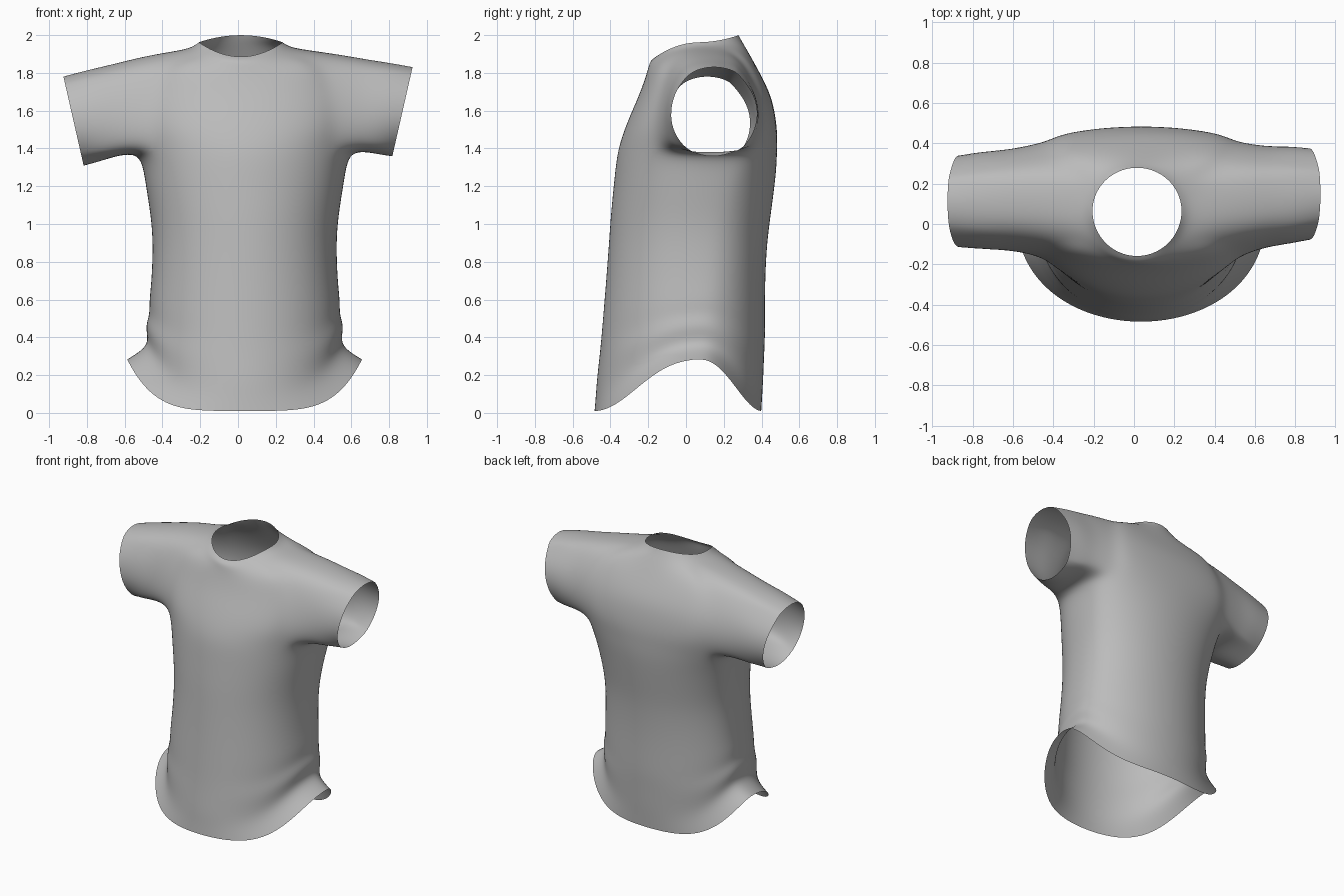
import bpy
import bmesh
from math import cos, sin, pi, atan2, copysign

cube = bpy.data.objects.get("Cube")
if cube:
    bpy.data.objects.remove(cube)

SEGMENTS = 32
CENTRE_X = 0.035
ARMHOLE = 3          # half width of an armhole, in segments


def make_material(name, colour):
    mat = bpy.data.materials.new(name)
    mat.use_nodes = True
    mat.diffuse_color = colour
    mat.node_tree.nodes["Principled BSDF"].inputs["Base Color"].default_value = colour
    return mat


def power(value, exponent):
    return copysign(abs(value) ** exponent, value)


def add_ring(bm, half_width, front, back, mid, heights, roundness, rise=0, cx=CENTRE_X):
    """One horizontal loop; heights are front, side, back; roundness is front, back."""
    z_front, z_side, z_back = heights
    ring = []
    for i in range(SEGMENTS):
        a = 2 * pi * i / SEGMENTS
        c, s = cos(a), sin(a)
        is_back = s > 0
        depth, z_mid = (back - mid, z_back) if is_back else (mid - front, z_front)
        z = z_mid + (z_side - z_mid) * c * c + rise * abs(c) ** (4.2 if is_back else 4.8)
        y = mid + depth * power(s, roundness[is_back])
        ring.append(bm.verts.new((cx + half_width * c, y, z)))
    return ring


def bridge(bm, lower, upper, skip=()):
    n = len(lower)
    for i in range(n):
        if i not in skip:
            j = (i + 1) % n
            bm.faces.new((lower[i], lower[j], upper[j], upper[i]))


bm = bmesh.new()

# Body: height, half width, front, back, roundness of the back
body = [
    (0.01, 0.625, -0.487, 0.40, 0.95), (0.09, 0.545, -0.48, 0.405, 0.95),
    (0.17, 0.51, -0.475, 0.41, 0.95), (0.30, 0.53, -0.46, 0.415, 0.95),
    (0.40, 0.505, -0.45, 0.42, 0.95), (0.52, 0.508, -0.44, 0.42, 0.95),
    (0.70, 0.495, -0.425, 0.42, 0.92), (0.90, 0.487, -0.41, 0.43, 0.88),
    (1.05, 0.50, -0.40, 0.45, 0.82), (1.20, 0.525, -0.385, 0.47, 0.74),
    (1.30, 0.54, -0.375, 0.48, 0.62), (1.39, 0.56, -0.362, 0.483, 0.5),
]
rings = []
for z, width, front, back, round_back in body:
    rise = 0.285 * max(0, 1 - z / 0.7)
    rings.append(add_ring(bm, width, front, back, 0.075 + 0.025 * z * z, (z, z, z),
                          (0.85, round_back), rise))
underarm = len(rings) - 1

# Chest and shoulders: half width, front, back, middle, heights, roundness
upper = [
    (0.57, -0.335, 0.485, 0.13, (1.48, 1.50, 1.48), (0.72, 0.35)),
    (0.57, -0.295, 0.47, 0.13, (1.58, 1.61, 1.60), (0.7, 0.3)),
    (0.55, -0.25, 0.443, 0.13, (1.68, 1.74, 1.70), (0.72, 0.38)),
    (0.50, -0.217, 0.38, 0.13, (1.77, 1.905, 1.82), (0.8, 0.6)),
    (0.34, -0.20, 0.325, 0.10, (1.83, 1.92, 1.92), (0.92, 0.85)),
    (0.26, -0.19, 0.295, 0.08, (1.865, 1.935, 1.97), (1, 1)),
    (0.222, -0.16, 0.28, 0.065, (1.885, 1.962, 2.0), (1, 1)),
]
for k, spec in enumerate(upper):
    rings.append(add_ring(bm, *spec, cx=0.015 if k > 4 else CENTRE_X))
shoulder = underarm + 4

# Body faces, leaving an armhole on each side
half = SEGMENTS // 2
holes = {(c + d) % SEGMENTS for c in (0, half) for d in range(-ARMHOLE, ARMHOLE)}
for k in range(len(rings) - 1):
    bridge(bm, rings[k], rings[k + 1], holes if underarm <= k < shoulder else ())

# Sleeves grow from the armholes to tilted oval cuffs
seam_verts = []
for side, centre in ((1, 0), (-1, half)):
    cols = [(centre + d) % SEGMENTS for d in range(-ARMHOLE, ARMHOLE + 1)]
    loop = [rings[underarm][c] for c in cols]
    loop += [rings[k][cols[-1]] for k in range(underarm + 1, shoulder)]
    loop += [rings[shoulder][c] for c in reversed(cols)]
    loop += [rings[k][cols[0]] for k in range(shoulder - 1, underarm, -1)]
    cuff_y, cuff_z = 0.13 + 0.018 * side, 1.567 + 0.025 * side
    targets = []
    for v in loop:
        a = atan2((v.co.z - 1.63) / 0.25, (v.co.y - 0.12) / 0.28)
        targets.append((side * (0.87 + 0.055 * sin(a)),
                        cuff_y + 0.235 * cos(a), cuff_z + 0.242 * sin(a)))
    seam_verts += loop
    previous = loop
    for t in (0.2, 0.45, 0.72, 1.0):
        ring = []
        for v, target in zip(loop, targets):
            p = [o + (e - o) * t for o, e in zip(v.co, target)]
            ring.append(bm.verts.new(p))
        bridge(bm, previous, ring)
        previous = ring
        if t < 0.5:
            seam_verts += ring

# Soften the cloth where the sleeves meet the body
for _ in range(3):
    bmesh.ops.smooth_vert(bm, verts=seam_verts, factor=0.5,
                          use_axis_x=True, use_axis_y=True, use_axis_z=True)

bmesh.ops.recalc_face_normals(bm, faces=bm.faces)
mesh = bpy.data.meshes.new("shirt")
bm.to_mesh(mesh)
bm.free()

shirt = bpy.data.objects.new("shirt", mesh)
bpy.context.collection.objects.link(shirt)
mesh.materials.append(make_material("grey cloth", (0.5, 0.5, 0.5, 1)))
mesh.polygons.foreach_set("use_smooth", [True] * len(mesh.polygons))
smooth = shirt.modifiers.new("smooth cloth", 'SUBSURF')
smooth.levels = smooth.render_levels = 2
